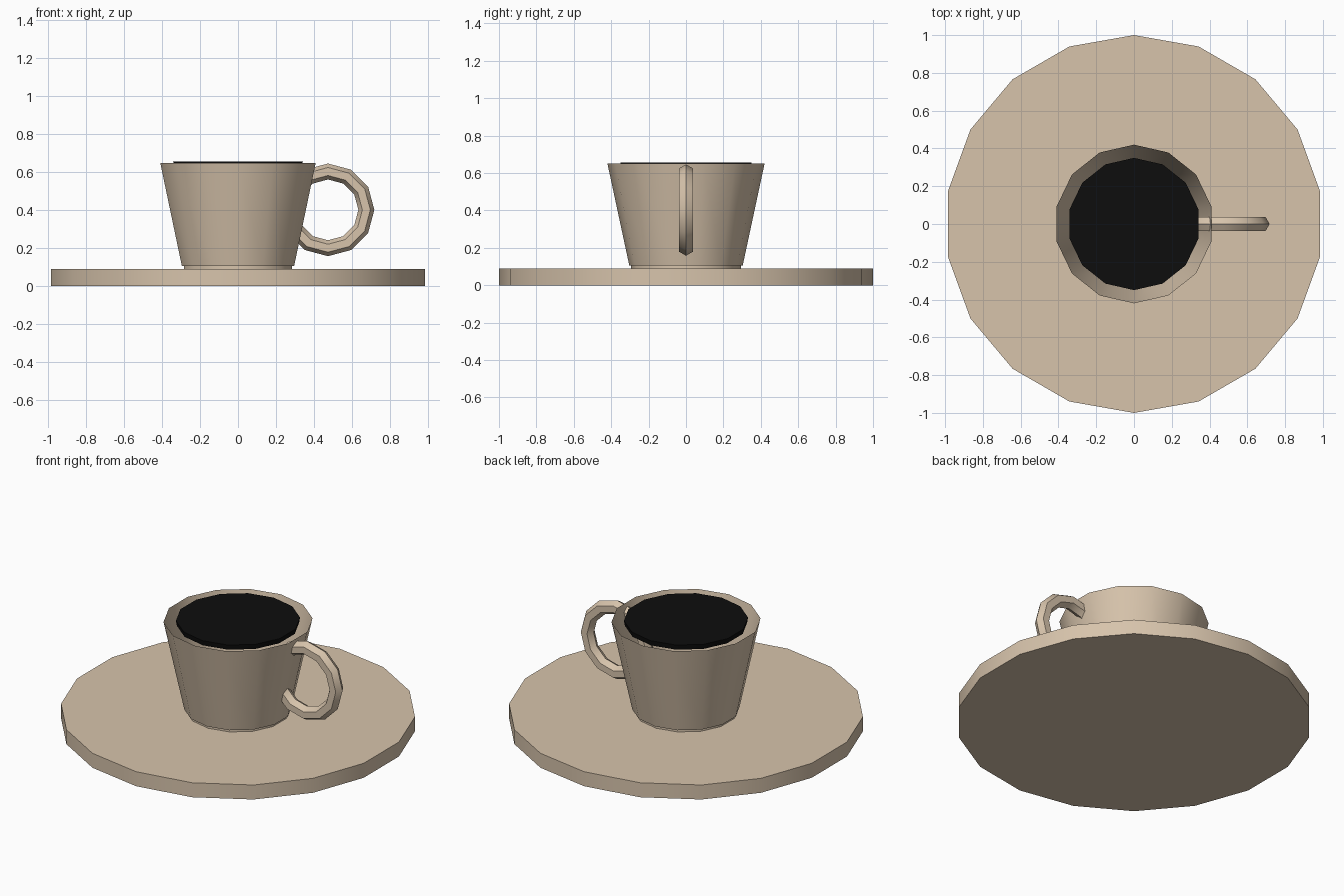
import bpy, bmesh, math

if "Cube" in bpy.data.objects:
    bpy.data.objects.remove(bpy.data.objects["Cube"])


def material(name, rgb):
    m = bpy.data.materials.new(name)
    m.diffuse_color = (*rgb, 1)
    m.use_nodes = True
    m.node_tree.nodes["Principled BSDF"].inputs["Base Color"].default_value = m.diffuse_color
    return m


def finish(name, bm, mat):
    bmesh.ops.recalc_face_normals(bm, faces=bm.faces[:])
    me = bpy.data.meshes.new(name)
    bm.to_mesh(me)
    bm.free()
    ob = bpy.data.objects.new(name, me)
    bpy.context.collection.objects.link(ob)
    me.materials.append(mat)
    bpy.ops.object.select_all(action='DESELECT')
    ob.select_set(True)
    bpy.context.view_layer.objects.active = ob
    bpy.ops.object.shade_smooth_by_angle(angle=math.radians(35))
    return ob


def ring(bm, radius, z, sides):
    # ring of vertices with one corner on the y axis
    angles = [math.tau * i / sides for i in range(sides)]
    return [bm.verts.new((radius * math.sin(a), radius * math.cos(a), z)) for a in angles]


def bridge(bm, a, b):
    n = len(a)
    for i in range(n):
        j = (i + 1) % n
        bm.faces.new((a[i], a[j], b[j], b[i]))


def turned(name, profile, sides, mat, top=True):
    bm = bmesh.new()
    rings = [ring(bm, r, z, sides) for r, z in profile]
    for a, b in zip(rings, rings[1:]):
        bridge(bm, a, b)
    bm.faces.new(rings[0])
    if top:
        bm.faces.new(rings[-1])
    return finish(name, bm, mat)


china = material("beige_china", (0.68, 0.55, 0.41))
coffee = material("black_coffee", (0.004, 0.004, 0.004))

# Saucer, cup shell with small foot (open on top), and coffee surface
turned("saucer", [(1.0, 0.0), (1.0, 0.09)], 18, china)
turned("cup", [(0.293, 0.085), (0.293, 0.105), (0.303, 0.105), (0.42, 0.65)], 14, china, top=False)
turned("coffee", [(0.345, 0.625), (0.35, 0.656)], 14, coffee)

# Ring handle, its inner side buried in the cup
bm = bmesh.new()
loops = []
for i in range(12):
    a = math.tau * i / 12
    loop = []
    for j in range(6):
        t = math.tau * j / 6
        r = 0.202 + 0.042 * math.cos(t)
        loop.append(bm.verts.new((0.474 + r * math.cos(a), 0.042 * math.sin(t), 0.402 + r * math.sin(a))))
    loops.append(loop)
for i in range(12):
    bridge(bm, loops[i], loops[(i + 1) % 12])
handle = finish("handle", bm, china)
handle.data.shade_smooth()
